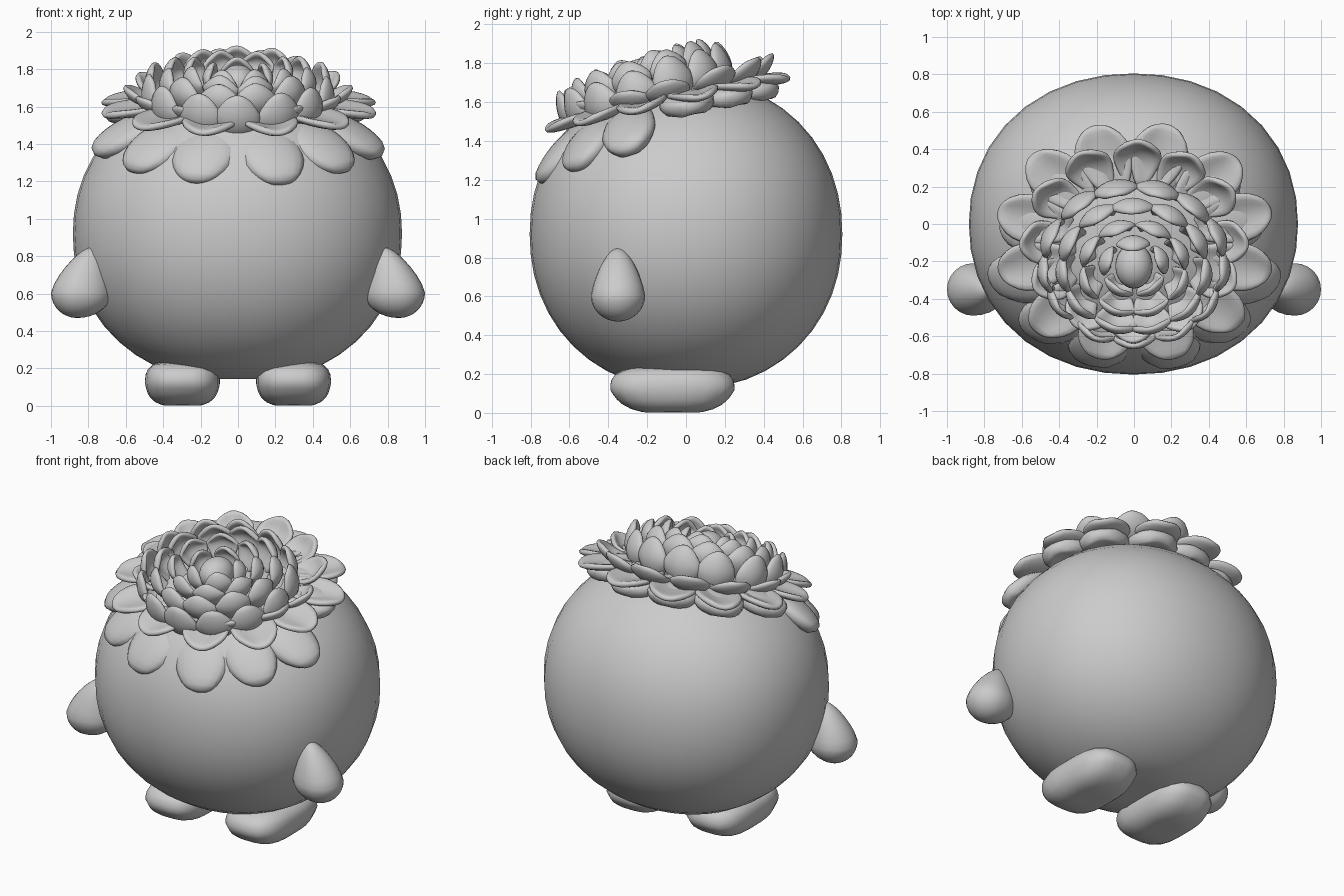
import bpy, bmesh, math, random
from mathutils import Vector, Matrix

if "Cube" in bpy.data.objects:
    bpy.data.objects.remove(bpy.data.objects["Cube"])
random.seed(4)

grey = bpy.data.materials.new("soft grey")
grey.use_nodes = True
grey.diffuse_color = (0.6, 0.6, 0.6, 1)
grey.node_tree.nodes["Principled BSDF"].inputs["Base Color"].default_value = (0.6, 0.6, 0.6, 1)


def finish(name, bm):
    bmesh.ops.recalc_face_normals(bm, faces=bm.faces)
    mesh = bpy.data.meshes.new(name)
    bm.to_mesh(mesh)
    bm.free()
    mesh.materials.append(grey)
    mesh.polygons.foreach_set("use_smooth", [True] * len(mesh.polygons))
    obj = bpy.data.objects.new(name, mesh)
    bpy.context.collection.objects.link(obj)
    return obj


def blob(name, centre, size, power=2.0, shape=None, segments=24):
    """Rounded-box ellipsoid, optionally reshaped in unit space."""
    bm = bmesh.new()
    bmesh.ops.create_uvsphere(bm, u_segments=segments, v_segments=segments * 2 // 3, radius=1)
    for v in bm.verts:
        v.co /= sum(abs(c) ** power for c in v.co) ** (1 / power)
        if shape:
            shape(v.co)
        v.co = Vector(c * s for c, s in zip(v.co, size)) + Vector(centre)
    return finish(name, bm)


# Body
def flatten_base(co):
    co.z = max(co.z, -0.97)


blob("body", (-0.003, 0, 0.92), (0.88, 0.805, 0.8), 2.12, flatten_base, 36)

# Arms and feet, one of each per side
for side, label in ((1, "left"), (-1, "right")):
    def teardrop(co):
        if co.x * side < 0:
            co.x *= 1.3
        if co.z > 0:
            t = co.z
            co.x = co.x * (1 - 0.3 * t) - side * 0.55 * t ** 1.5
            co.y *= 1 - 0.3 * t
            co.z *= 1.8

    def flat_sole(co):
        if co.z < 0:
            co.x *= 1 + 0.12 * co.z
            co.y *= 1 + 0.22 * co.z
        co.z = max(co.z, -0.96)

    blob(label + "_arm", (side * 0.86, -0.35, 0.605), (0.14, 0.14, 0.135), 2, teardrop)
    blob(label + "_foot", (side * 0.297, -0.07, 0.119), (0.2, 0.32, 0.123), 3.2, flat_sole)


# Flower rings, each in its own frame tilted towards the front
def frame(tilt, y, z, squash):
    return (Matrix.Translation((0, y, z)) @ Matrix.Rotation(math.radians(tilt), 4, "X")
            @ Matrix.Diagonal((1, squash, 1, 1)))


WIDTHS = (0.5, 0.8, 1.0, 1.05, 0.9, 0.45)


def petal(bm, place, base, bend, tip, width, cup):
    """Spoon-shaped grid following a curve given as (radius, height) points."""
    base, bend, tip = Vector(base), Vector(bend), Vector(tip)
    tip = base + (tip - base) * random.uniform(0.96, 1.03)
    rows = []
    for i, w in enumerate(WIDTHS):
        t = i / (len(WIDTHS) - 1)
        p = base * (1 - t) ** 2 + bend * 2 * t * (1 - t) + tip * t * t
        d = ((bend - base) * (1 - t) + (tip - bend) * t).normalized()
        row = []
        for j in range(-2, 3):
            s = j / 2
            lift = cup * s * s * w
            back = 0.07 * width * s * s * (i == len(WIDTHS) - 1)
            co = Vector((p.x - d.y * lift - d.x * back, s * w * width / 2, p.y + d.x * lift - d.y * back))
            row.append(bm.verts.new(place @ co))
        rows.append(row)
    for a, b in zip(rows, rows[1:]):
        for k in range(4):
            bm.faces.new((a[k], a[k + 1], b[k + 1], b[k]))


def ring(name, space, count, offset, base, bend, tip, width, cup, thick, picks=None):
    bm = bmesh.new()
    for k in picks or range(count):
        angle = math.tau * (k + offset) / count + math.pi / 2 + random.uniform(-0.04, 0.04)
        petal(bm, space @ Matrix.Rotation(angle, 4, "Z"), base, bend, tip, width, cup)
    obj = finish(name, bm)
    solid = obj.modifiers.new("thickness", "SOLIDIFY")
    solid.thickness = thick
    solid.offset = 0
    sub = obj.modifiers.new("soft edges", "SUBSURF")
    sub.levels = sub.render_levels = 1


# Outer ring: the front droops over the body, the back sticks out
ring("front_outer_petals", frame(18, -0.14, 1.4, 0.83), 12, 0.5,
     (0.36, 0.18), (0.62, 0.18), (0.81, -0.02), 0.34, -0.04, 0.09, range(3, 9))
ring("back_outer_petals", frame(12, -0.09, 1.4, 0.85), 12, 0.5,
     (0.34, 0.2), (0.55, 0.22), (0.73, 0.13), 0.33, -0.03, 0.09, (0, 1, 2, 9, 10, 11))
ring("spread_petals", frame(12, -0.06, 1.44, 0.88), 12, 0.5,
     (0.34, 0.2), (0.55, 0.14), (0.77, 0.15), 0.3, 0.04, 0.04)
ring("leaning_petals", frame(14, -0.02, 1.42, 0.9), 12, 0,
     (0.32, 0.2), (0.55, 0.14), (0.62, 0.31), 0.26, 0.05, 0.035)

# Dome of cupped petals closing towards the middle
dome = frame(18, -0.12, 1.4, 0.9)
ring("dome_petals", dome, 13, 0.5, (0.38, 0.12), (0.59, 0.22), (0.47, 0.41), 0.25, 0.06, 0.035)
ring("upright_petals", dome, 11, 0, (0.3, 0.2), (0.5, 0.34), (0.36, 0.45), 0.24, 0.06, 0.035)
ring("inner_petals", dome, 8, 0.5, (0.2, 0.24), (0.38, 0.38), (0.25, 0.46), 0.21, 0.06, 0.03)
ring("heart_petals", dome, 5, 0, (0.1, 0.24), (0.26, 0.36), (0.13, 0.45), 0.18, 0.05, 0.03)

# Bud at the heart of the flower
blob("flower_bud", dome @ Vector((0, 0, 0.34)), (0.1, 0.12, 0.1))
